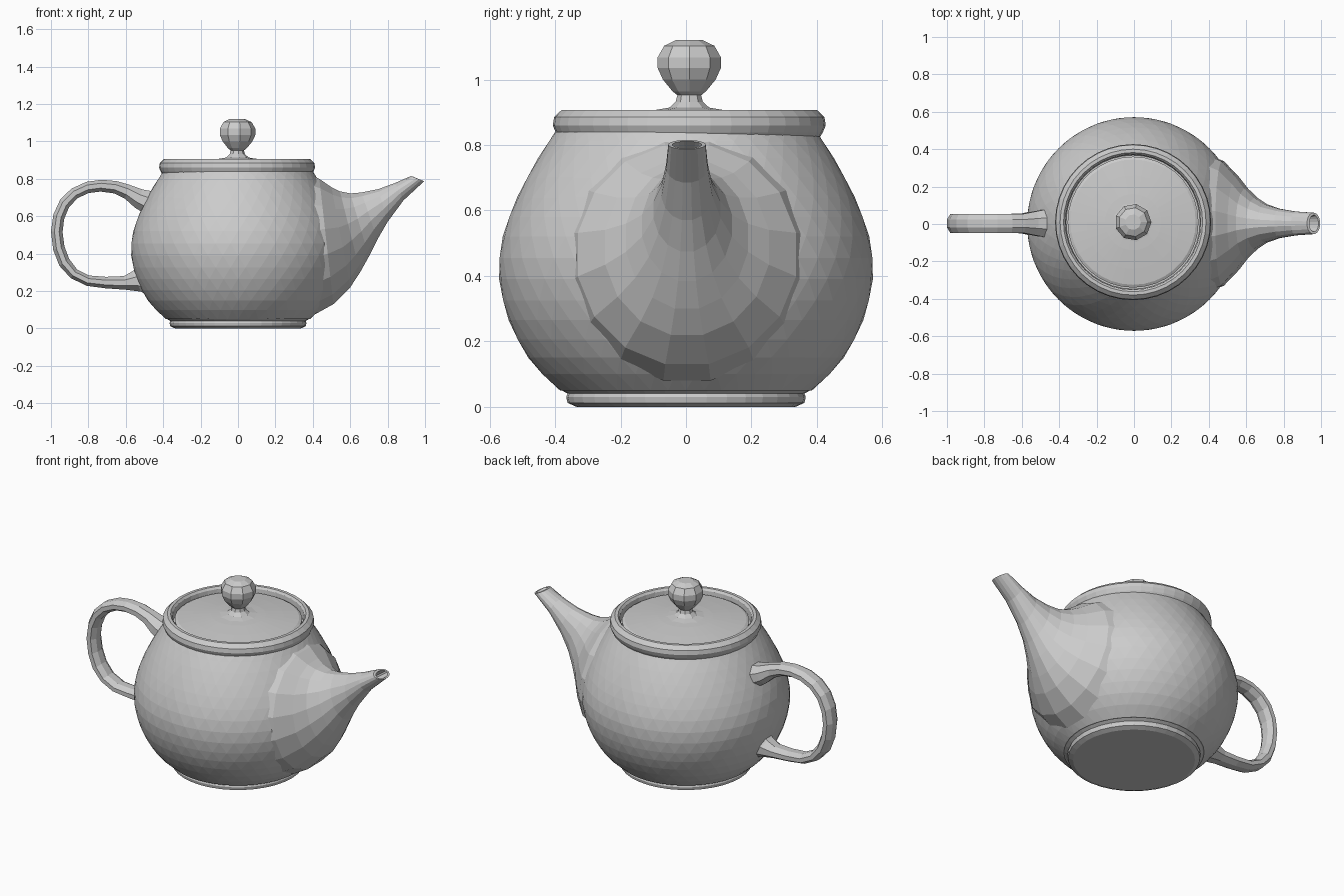
import bpy
from math import cos, sin, pi

CX, CY = -0.005, 0.01   # lid axis, slightly off the body axis


def make(name, verts, faces):
    mesh = bpy.data.meshes.new(name)
    mesh.from_pydata(verts, [], faces)
    mesh.update()
    obj = bpy.data.objects.new(name, mesh)
    bpy.context.collection.objects.link(obj)
    return obj


def bridge(a, b, n, shift=None):
    """Faces between ring a and ring b; shift 0/1 gives staggered triangles."""
    faces = []
    for i in range(n):
        j = (i + 1) % n
        if shift is None:
            faces.append((a + i, a + j, b + j, b + i))
        elif shift == 0:
            faces += [(a + i, a + j, b + i), (a + j, b + j, b + i)]
        else:
            faces += [(a + i, a + j, b + j), (a + i, b + j, b + i)]
    return faces


def lathe(name, profile, n, centre=(0, 0), stagger=False):
    verts, faces = [], []
    for k, (r, z) in enumerate(profile):
        off = 0.5 * (k % 2) if stagger else 0
        for i in range(n):
            a = 2 * pi * (i + off) / n
            verts.append((centre[0] + r * cos(a), centre[1] + r * sin(a), z))
        if k:
            faces += bridge((k - 1) * n, k * n, n, (k - 1) % 2 if stagger else None)
    faces.append(tuple(reversed(range(n))))
    faces.append(tuple(range(len(verts) - n, len(verts))))
    return make(name, verts, faces)


def loft(name, sections, n, phase=0.0):
    """Sections: upper x, z, lower x, z, half width in y."""
    verts, faces = [], []
    for k, (ux, uz, lx, lz, w) in enumerate(sections):
        for i in range(n):
            a = 2 * pi * (i + phase) / n
            t = cos(a) / (2 * cos(2 * pi * phase / n))
            verts.append(((ux + lx) / 2 + (ux - lx) * t,
                          0.003 + w * sin(a),
                          (uz + lz) / 2 + (uz - lz) * t))
        if k:
            faces += bridge(k * n - n, k * n, n)
    faces.append(tuple(reversed(range(n))))
    faces.append(tuple(range(len(verts) - n, len(verts))))
    return make(name, verts, faces)


# Faceted belly
lathe("body", [(0.385, 0.05), (0.44, 0.10), (0.482, 0.15), (0.515, 0.205),
               (0.542, 0.265), (0.56, 0.325), (0.571, 0.39), (0.571, 0.455),
               (0.56, 0.52), (0.541, 0.58), (0.516, 0.64), (0.486, 0.70),
               (0.452, 0.76), (0.42, 0.81), (0.40, 0.84)], 44, stagger=True)

# Foot ring
lathe("foot", [(0.335, 0.0), (0.362, 0.012), (0.366, 0.03), (0.362, 0.04),
               (0.388, 0.055)], 36)

# Rolled rim with a shallow seat for the lid
lathe("rim", [(0.40, 0.825), (0.408, 0.838), (0.417, 0.86), (0.413, 0.885),
              (0.39, 0.907), (0.372, 0.907), (0.362, 0.895), (0.358, 0.85)],
      40, (CX, CY))

# Gently domed lid
lathe("lid", [(0.35, 0.85), (0.35, 0.876), (0.335, 0.884), (0.25, 0.894),
              (0.15, 0.904), (0.05, 0.91)], 36, (CX, CY))

# Faceted knob
lathe("knob", [(0.13, 0.903), (0.062, 0.914), (0.042, 0.932), (0.037, 0.952),
               (0.052, 0.964), (0.082, 1.0), (0.098, 1.035), (0.098, 1.068),
               (0.078, 1.103), (0.042, 1.12)], 9, (CX, CY))

# Spout, flaring into the belly, with an opening sunk into the tip
loft("spout", [(0.38, 0.825, 0.42, 0.08, 0.37), (0.435, 0.80, 0.51, 0.13, 0.34),
               (0.50, 0.755, 0.60, 0.22, 0.255), (0.545, 0.733, 0.653, 0.30, 0.19),
               (0.60, 0.722, 0.70, 0.385, 0.14), (0.66, 0.727, 0.745, 0.475, 0.105),
               (0.75, 0.745, 0.80, 0.57, 0.08), (0.84, 0.778, 0.885, 0.685, 0.065),
               (0.925, 0.815, 0.995, 0.787, 0.058), (0.938, 0.811, 0.986, 0.79, 0.045),
               (0.86, 0.755, 0.90, 0.73, 0.035)], 16, 0.5)

# Looped handle: outer edge, inner edge, half width
loft("handle", [(-0.44, 0.73, -0.46, 0.59, 0.085), (-0.51, 0.743, -0.55, 0.645, 0.07),
                (-0.58, 0.768, -0.605, 0.694, 0.056), (-0.65, 0.788, -0.662, 0.722, 0.055),
                (-0.73, 0.795, -0.735, 0.732, 0.055), (-0.81, 0.784, -0.80, 0.724, 0.055),
                (-0.89, 0.748, -0.86, 0.695, 0.055), (-0.95, 0.69, -0.905, 0.645, 0.055),
                (-0.987, 0.61, -0.93, 0.583, 0.055), (-1.0, 0.52, -0.938, 0.515, 0.055),
                (-0.988, 0.42, -0.928, 0.44, 0.055), (-0.955, 0.335, -0.903, 0.372, 0.055),
                (-0.895, 0.27, -0.86, 0.315, 0.055), (-0.81, 0.228, -0.795, 0.283, 0.055),
                (-0.71, 0.215, -0.705, 0.276, 0.055), (-0.60, 0.207, -0.61, 0.28, 0.057),
                (-0.52, 0.197, -0.565, 0.305, 0.07), (-0.43, 0.15, -0.48, 0.37, 0.085)], 8, 0.5)
